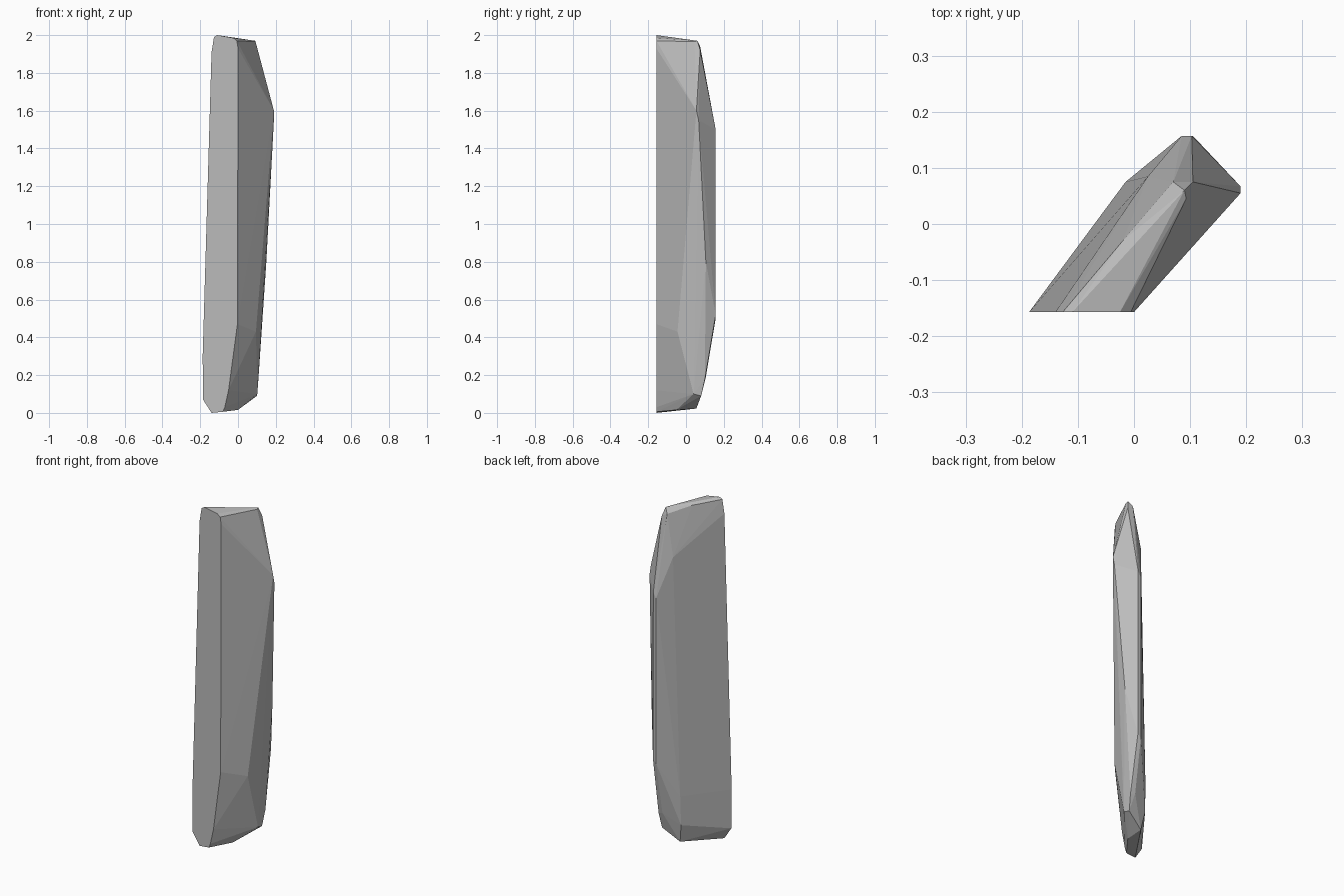
import bpy
import bmesh

cube = bpy.data.objects.get("Cube")
if cube:
    bpy.data.objects.remove(cube, do_unlink=True)

FRONT, BACK = -0.157, 0.157

stone = bpy.data.materials.new("stone grey")
stone.use_nodes = True
grey = (0.5, 0.5, 0.5, 1)
stone.diffuse_color = grey
stone.node_tree.nodes["Principled BSDF"].inputs["Base Color"].default_value = grey

# Flat front face outline (x, z)
front = [(-0.14, 0), (-0.08, 0.006), (-0.07, 0.03), (-0.05, 0.12), (-0.003, 0.47),
         (0, 1.93), (-0.006, 1.97), (-0.025, 1.985), (-0.11, 2.0), (-0.127, 1.99),
         (-0.14, 1.91), (-0.187, 0.3), (-0.185, 0.07)]
# Narrow rear ridge (x, z)
rear = [(0.085, 0.5), (0.105, 0.52), (0.085, 1.47), (0.103, 1.5)]

points = [(x, FRONT, z) for x, z in front] + [(x, BACK, z) for x, z in rear]
# Left crease, right crease, top corners and chipped foot
points += [(-0.017, 0.07, 0.13), (-0.015, 0.075, 0.3), (0.025, 0.085, 1.7)]
points += [(0.19, 0.055, 1.6), (0.19, 0.067, 1.55), (0.15, 0.105, 0.8),
           (0.095, -0.045, 0.43)]
points += [(0.09, 0.06, 1.97), (0.093, 0.045, 1.965), (0.07, 0.075, 1.94),
           (0.105, 0.075, 1.92), (-0.02, -0.03, 1.975)]
points += [(0.0, -0.05, 0.016), (0.0, 0.055, 0.023), (0.1, 0.08, 0.09),
           (0.102, 0.04, 0.1), (0.108, 0.1, 0.18), (0.08, 0.105, 0.19)]

# Wrap the chiselled corners in one faceted slab
bm = bmesh.new()
for p in points:
    bm.verts.new(p)
hull = bmesh.ops.convex_hull(bm, input=bm.verts)
loose = {g for g in hull["geom_interior"] + hull["geom_unused"]
         if isinstance(g, bmesh.types.BMVert)}
bmesh.ops.delete(bm, geom=list(loose), context="VERTS")
bmesh.ops.dissolve_limit(bm, angle_limit=0.01, verts=bm.verts, edges=bm.edges)
bmesh.ops.recalc_face_normals(bm, faces=bm.faces)

mesh = bpy.data.meshes.new("stone_slab")
bm.to_mesh(mesh)
bm.free()
mesh.materials.append(stone)
slab = bpy.data.objects.new("stone_slab", mesh)
bpy.context.collection.objects.link(slab)
